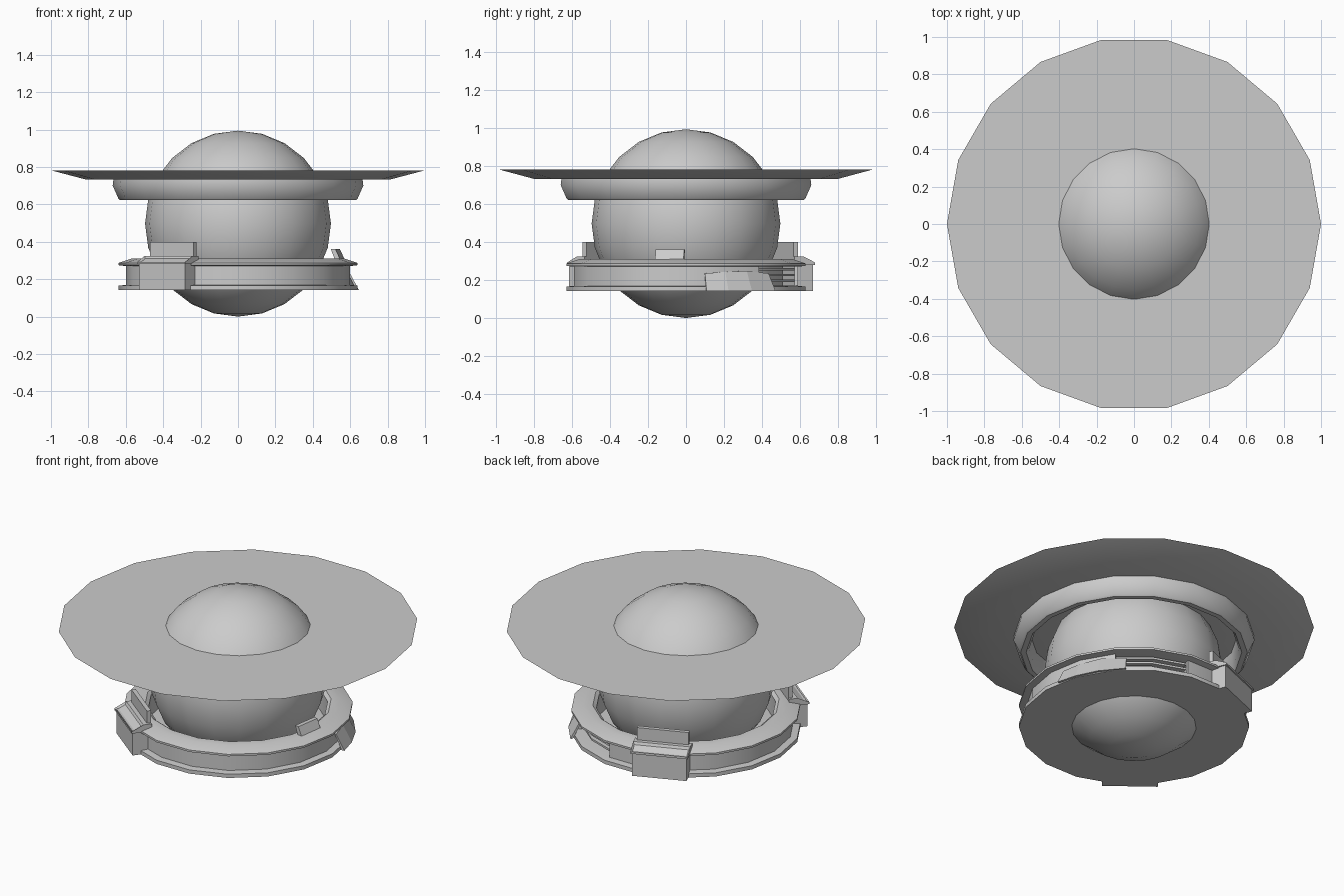
import bpy, bmesh, math

if "Cube" in bpy.data.objects:
    bpy.data.objects.remove(bpy.data.objects["Cube"])

SIDES = 18


def finish(name, bm, smooth=None):
    bmesh.ops.remove_doubles(bm, verts=bm.verts, dist=1e-5)
    bmesh.ops.recalc_face_normals(bm, faces=bm.faces)
    me = bpy.data.meshes.new(name)
    bm.to_mesh(me)
    bm.free()
    ob = bpy.data.objects.new(name, me)
    bpy.context.collection.objects.link(ob)
    if smooth:
        bpy.ops.object.select_all(action='DESELECT')
        ob.select_set(True)
        bpy.context.view_layer.objects.active = ob
        bpy.ops.object.shade_smooth_by_angle(angle=math.radians(smooth))
    return ob


def polar(r, deg, z, t=0.0):
    a = math.radians(deg)
    return (r * math.cos(a) - t * math.sin(a), r * math.sin(a) + t * math.cos(a), z)


def lathe(name, profile, segments=range(SIDES), smooth=30):
    """Sweep a closed (radius, z) profile over the given 20 degree segments."""
    segments = list(segments)
    bm = bmesh.new()
    n = len(profile)
    for s in segments:
        a, b = ([bm.verts.new(polar(r, 20 * k, z)) for r, z in profile] for k in (s, s + 1))
        for i in range(n):
            j = (i + 1) % n
            bm.faces.new((a[i], a[j], b[j], b[i]))
        if len(segments) < SIDES:
            if s == segments[0]:
                bm.faces.new(a)
            if s == segments[-1]:
                bm.faces.new(b)
    return finish(name, bm, smooth)


def block(name, profile, az, half, inset_edge=None):
    """Extrude a radial (radius, z) profile sideways at azimuth az."""
    bm = bmesh.new()
    a, b = ([bm.verts.new(polar(r, az, z, t)) for r, z in profile] for t in (-half, half))
    bm.faces.new(a)
    bm.faces.new(b[::-1])
    n = len(profile)
    sides = [bm.faces.new((a[i], b[i], b[(i + 1) % n], a[(i + 1) % n])) for i in range(n)]
    bmesh.ops.recalc_face_normals(bm, faces=bm.faces)
    if inset_edge is not None:
        bmesh.ops.inset_individual(bm, faces=[sides[inset_edge]], thickness=0.012)
        bmesh.ops.translate(bm, verts=sides[inset_edge].verts, vec=(0, 0, -0.012))
    return finish(name, bm)


# Central ball
bm = bmesh.new()
bmesh.ops.create_uvsphere(bm, u_segments=20, v_segments=12, radius=0.497)
bmesh.ops.translate(bm, verts=bm.verts, vec=(0, 0, 0.497))
finish("ball", bm, 40)

# Wide disc with a bevelled underside, and the collar below it
lathe("disc", [(0.38, 0.782), (1.0, 0.782), (0.81, 0.732), (0.38, 0.732)])
lathe("collar", [(0.665, 0.74), (0.67, 0.70), (0.64, 0.632), (0.63, 0.622),
                 (0.60, 0.622), (0.585, 0.64), (0.575, 0.74)], smooth=40)

# Lower ring: base plate, top flange, inner wall and broken outer wall
lathe("base_plate", [(0.32, 0.142), (0.64, 0.142), (0.64, 0.165), (0.595, 0.17), (0.32, 0.17)])
lathe("top_flange", [(0.50, 0.27), (0.60, 0.27), (0.64, 0.275), (0.64, 0.287),
                     (0.57, 0.31), (0.52, 0.31), (0.50, 0.295)])
lathe("inner_wall", [(0.50, 0.16), (0.52, 0.16), (0.52, 0.28), (0.50, 0.28)])
lathe("outer_wall", [(0.58, 0.165), (0.60, 0.165), (0.60, 0.275), (0.58, 0.275)], range(4, 20))

# Rails visible through the broken wall
for i, z in enumerate((0.19, 0.22, 0.25)):
    lathe(f"inner_rail_{i + 1}", [(0.55, z), (0.58, z), (0.58, z + 0.012), (0.55, z + 0.012)],
          range(2, 4))

# Torn wall panel, bent outwards
bm = bmesh.new()
cols = []
for az, top in ((9.5, 0.235), (20, 0.243), (32, 0.248), (46, 0.235)):
    cols.append([bm.verts.new(polar(r, az, z)) for r, z in
                 ((0.605, top), (0.655, 0.143), (0.64, 0.143), (0.595, top))])
for a, b in zip(cols, cols[1:]):
    for i in range(4):
        j = (i + 1) % 4
        bm.faces.new((a[i], a[j], b[j], b[i]))
bm.faces.new(cols[0])
bm.faces.new(cols[-1])
finish("torn_panel", bm)

# Two intact clips: body, recessed cap and upright tab
for side, az in (("front", 232), ("back", 112)):
    block(f"{side}_clip_body", [(0.56, 0.142), (0.66, 0.142), (0.66, 0.29), (0.56, 0.29)], az, 0.155)
    block(f"{side}_clip_cap", [(0.55, 0.28), (0.668, 0.28), (0.668, 0.292),
                               (0.60, 0.325), (0.55, 0.325)], az, 0.163, 2)
    block(f"{side}_clip_tab", [(0.55, 0.29), (0.575, 0.29), (0.575, 0.40), (0.55, 0.40)], az, 0.148)

# Third clip is broken off, leaving a leaning stub
block("broken_clip_stub", [(0.54, 0.295), (0.57, 0.295), (0.54, 0.36), (0.515, 0.36)], 351, 0.076)
